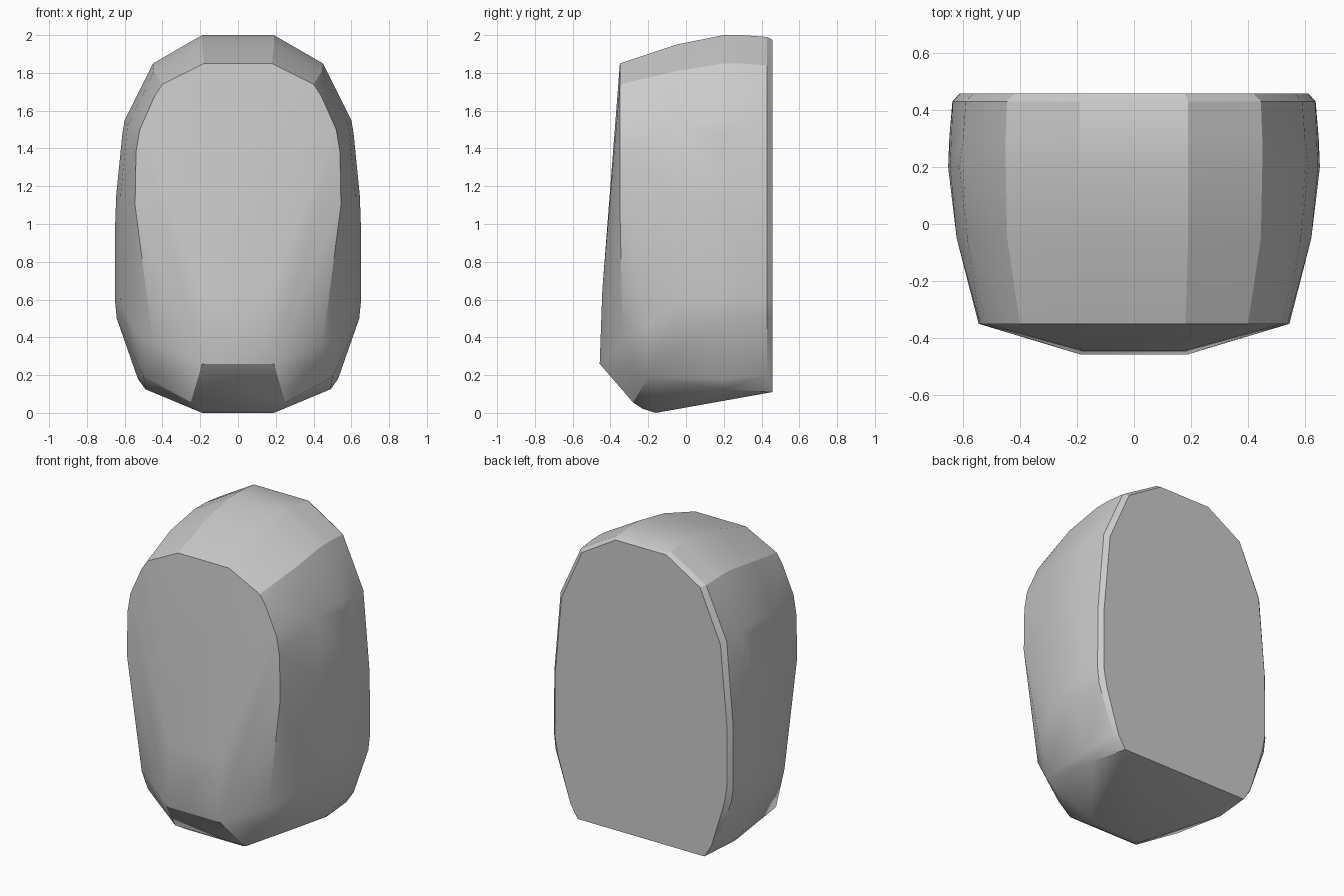
import bpy, bmesh, math

# Half outlines (x, z) at several depths, from the top down the side
outline = [(0.19, 2.0), (0.45, 1.85), (0.60, 1.55), (0.612, 1.48), (0.645, 1.15),
           (0.652, 0.95), (0.652, 0.6), (0.642, 0.5), (0.53, 0.18), (0.49, 0.125)]
sections = {
    -0.35: [(0.18, 1.85), (0.40, 1.74), (0.44, 1.68), (0.52, 1.5), (0.54, 1.38), (0.545, 1.1)],
    -0.05: [(0.19, 1.95), (0.445, 1.81), (0.585, 1.52), (0.622, 1.15), (0.622, 0.6),
            (0.605, 0.5), (0.51, 0.2)],
    0.20: outline,
    0.30: [(0.19, 2.0), (0.45, 1.85), (0.60, 1.53), (0.648, 0.95), (0.648, 0.6), (0.636, 0.5)],
    0.43: [(0.19, 1.99), (0.445, 1.84), (0.59, 1.52), (0.635, 1.0), (0.637, 0.6),
           (0.625, 0.5), (0.52, 0.2)],
    0.457: [(0.18, 1.975), (0.42, 1.83), (0.565, 1.5), (0.61, 1.0), (0.612, 0.6),
            (0.59, 0.48), (0.50, 0.19), (0.45, 0.11)],
}

# Chin and sloping underside (x, y, z)
points = [(0.18, -0.443, 0.65), (0.19, -0.457, 0.26), (0.45, -0.335, 0.37),
          (0.56, -0.2, 0.45), (0.50, -0.2, 0.19), (0.25, -0.28, 0.055),
          (0.19, -0.23, 0.022), (0.19, -0.16, 0.0)]
for y, half in sections.items():
    points += [(x, y, z) for x, z in half]

# Mirrored convex shell
bm = bmesh.new()
for x, y, z in points:
    for side in (-1, 1):
        bm.verts.new((side * x, y, z))
hull = bmesh.ops.convex_hull(bm, input=bm.verts)
loose = [v for v in bm.verts if not v.link_faces]
bmesh.ops.delete(bm, geom=loose, context='VERTS')
bmesh.ops.dissolve_limit(bm, angle_limit=math.radians(1), verts=bm.verts, edges=bm.edges)
bmesh.ops.recalc_face_normals(bm, faces=bm.faces)

mesh = bpy.data.meshes.new("rounded_shell")
bm.to_mesh(mesh)
bm.free()
shell = bpy.data.objects.new("rounded_shell", mesh)
bpy.context.collection.objects.link(shell)

# Soft sides, crisp front and back rims
bpy.context.view_layer.objects.active = shell
shell.select_set(True)
bpy.ops.object.shade_smooth_by_angle(angle=math.radians(25))
